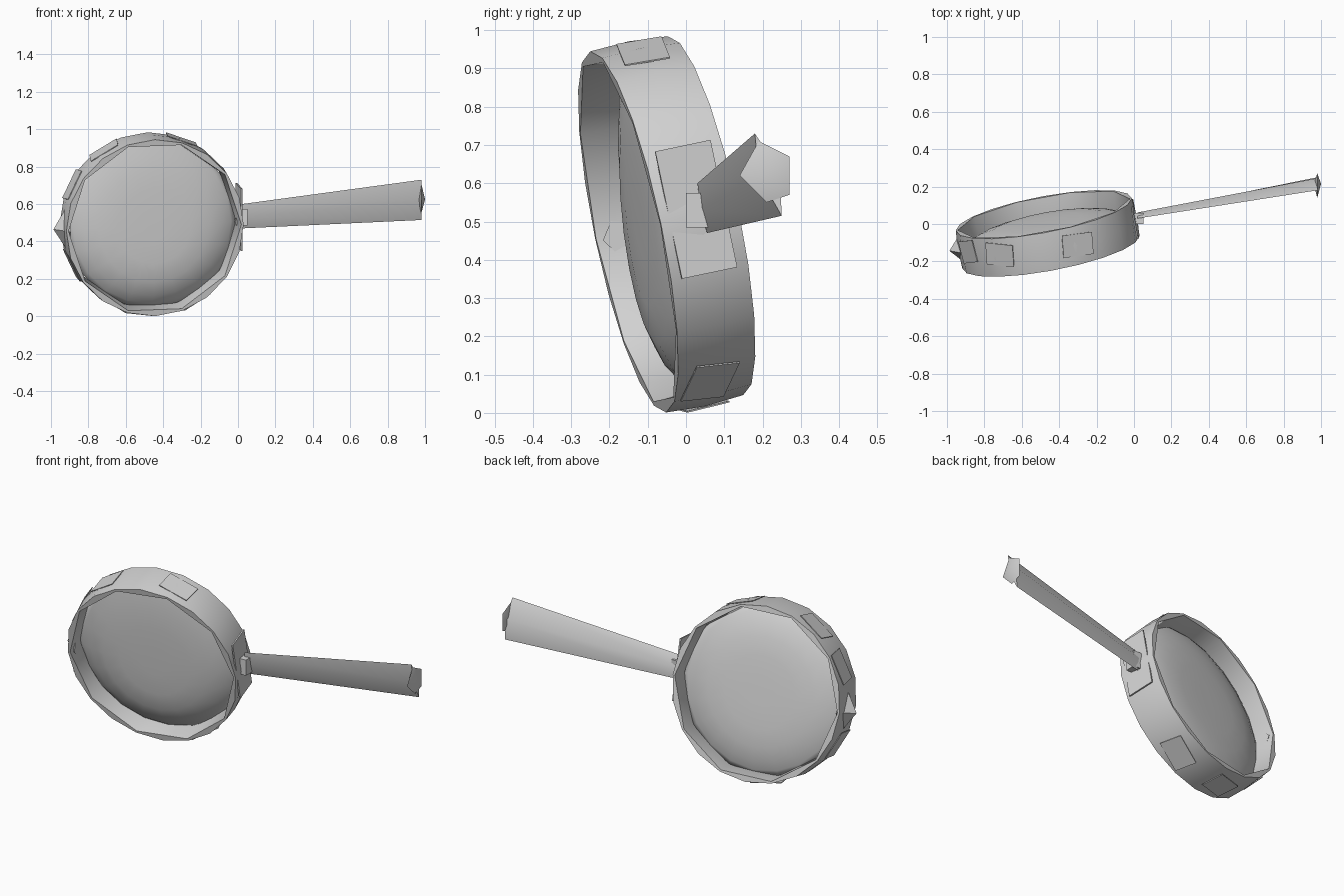
import bpy, bmesh, math, random
from mathutils import Matrix, Vector

if "Cube" in bpy.data.objects:
    bpy.data.objects.remove(bpy.data.objects["Cube"])

random.seed(4)
grey = bpy.data.materials.new("light_grey")
grey.diffuse_color = (0.65, 0.65, 0.65, 1)
grey.use_nodes = True
grey.node_tree.nodes["Principled BSDF"].inputs["Base Color"].default_value = grey.diffuse_color

# Tilted frame of the ring: local x points to the handle, local y down, local z along the axis
axis = Vector((-0.19, 1, 0.21)).normalized()
side = (Vector((1, 0, 0)) - axis * axis.x).normalized()
down = axis.cross(side)
FRAME = Matrix.Translation((-0.463, -0.05, 0.494)) @ Matrix((side, down, axis)).transposed().to_4x4()


def finish(bm, name, angle=None, matrix=None):
    if matrix:
        bm.transform(matrix)
    bmesh.ops.recalc_face_normals(bm, faces=bm.faces[:])
    me = bpy.data.meshes.new(name)
    bm.to_mesh(me)
    bm.free()
    me.materials.append(grey)
    ob = bpy.data.objects.new(name, me)
    bpy.context.collection.objects.link(ob)
    if angle:
        bpy.ops.object.select_all(action='DESELECT')
        ob.select_set(True)
        bpy.context.view_layer.objects.active = ob
        bpy.ops.object.shade_smooth_by_angle(angle=math.radians(angle))
    return ob


def loft(bm, rings, close=False, caps=False):
    loops = [[bm.verts.new(p) for p in r] for r in rings]
    pairs = list(zip(loops, loops[1:])) + ([(loops[-1], loops[0])] if close else [])
    n = len(loops[0])
    for a, b in pairs:
        for i in range(n):
            j = (i + 1) % n
            bm.faces.new((a[i], a[j], b[j], b[i]))
    if caps:
        bm.faces.new(loops[0])
        bm.faces.new(loops[-1])


def circle(r, z, n, faceted=False):
    pts = []
    for i in range(n):
        a = 2 * math.pi * i / n
        k = r * (math.cos(2 * math.pi / n) if faceted and i % 2 else 1)
        pts.append((k * math.cos(a), k * math.sin(a), z))
    return pts


def box(name, size, matrix):
    bm = bmesh.new()
    bmesh.ops.create_cube(bm, size=1)
    bm.transform(Matrix.Diagonal((*size, 1)))
    return finish(bm, name, matrix=matrix)


# Rim: faceted inside, rounder outside
bm = bmesh.new()
loft(bm, [circle(0.482, -0.105, 20), circle(0.487, 0, 20), circle(0.479, 0.105, 20),
          circle(0.468, 0.105, 20, True), circle(0.46, 0, 20, True),
          circle(0.47, -0.105, 20, True)], close=True)
finish(bm, "rim", 40, FRAME)

# Lens: domed on both sides, the front dome thicker towards the bottom
bm = bmesh.new()
prof = [(0.08, 1.0), (0.2, 0.97), (0.3, 0.85), (0.38, 0.55), (0.43, 0.22), (0.456, 0.0)]
loft(bm, [circle(r, 0.06 * h + 0.002, 20) for r, h in prof]
     + [circle(r, -0.07 * h - 0.002, 20) for r, h in prof[::-1]], caps=True)
for v in bm.verts:
    if v.co.z < 0:
        v.co.z *= 1 + 1.4 * v.co.y
finish(bm, "lens", 70, FRAME)

# Loose overlapping plates around the rim
for i, deg in enumerate((62, 100, 155, 208, 238, 290)):
    m = (FRAME @ Matrix.Rotation(math.radians(deg), 4, 'Z')
         @ Matrix.Translation((0.483, 0, random.uniform(-0.03, 0.03)))
         @ Matrix.Rotation(random.uniform(-0.25, 0.25), 4, 'X'))
    box(f"rim_plate_{i + 1}", (0.004, 0.17, 0.12), m)

# Blunt point opposite the handle
bm = bmesh.new()
bmesh.ops.create_cone(bm, cap_ends=True, segments=4, radius1=0.13, radius2=0, depth=0.08)
bm.transform(Matrix.Diagonal((0.7, 1, 1, 1)))
finish(bm, "rim_point", matrix=FRAME @ Matrix.Rotation(math.radians(179), 4, 'Z')
       @ Matrix.Translation((0.493, 0, 0)) @ Matrix.Rotation(math.pi / 2, 4, 'Y'))

# Mount between rim and handle
box("mount_plate", (0.008, 0.34, 0.15),
    Matrix.Translation((0, -0.035, 0.045)) @ FRAME @ Matrix.Translation((0.48, 0.03, 0.02)))
box("mount_block", (0.06, 0.06, 0.09), Matrix.Translation((0.02, 0.03, 0.53)))

# Flaring four-sided handle
bm = bmesh.new()
start = [(0.03, 0.60), (0.038, 0.53), (0.055, 0.47), (0.062, 0.54)]
end = [(0.18, 0.73), (0.19, 0.62), (0.25, 0.515), (0.245, 0.63)]
loft(bm, [[(0.02, y, z) for y, z in start], [(0.98, y, z) for y, z in end]], caps=True)
finish(bm, "handle", 50)

# Five-sided end cap with a shallow point
bm = bmesh.new()
cap = [(0.19, 0.71), (0.27, 0.67), (0.27, 0.57), (0.21, 0.55), (0.14, 0.62)]
ring = [bm.verts.new((0.98, y, z)) for y, z in cap]
tips = [bm.verts.new((x, 0.215, 0.625)) for x in (0.96, 1.0)]
for i in range(5):
    for t in tips:
        bm.faces.new((ring[i], ring[(i + 1) % 5], t))
finish(bm, "handle_cap", 60)
